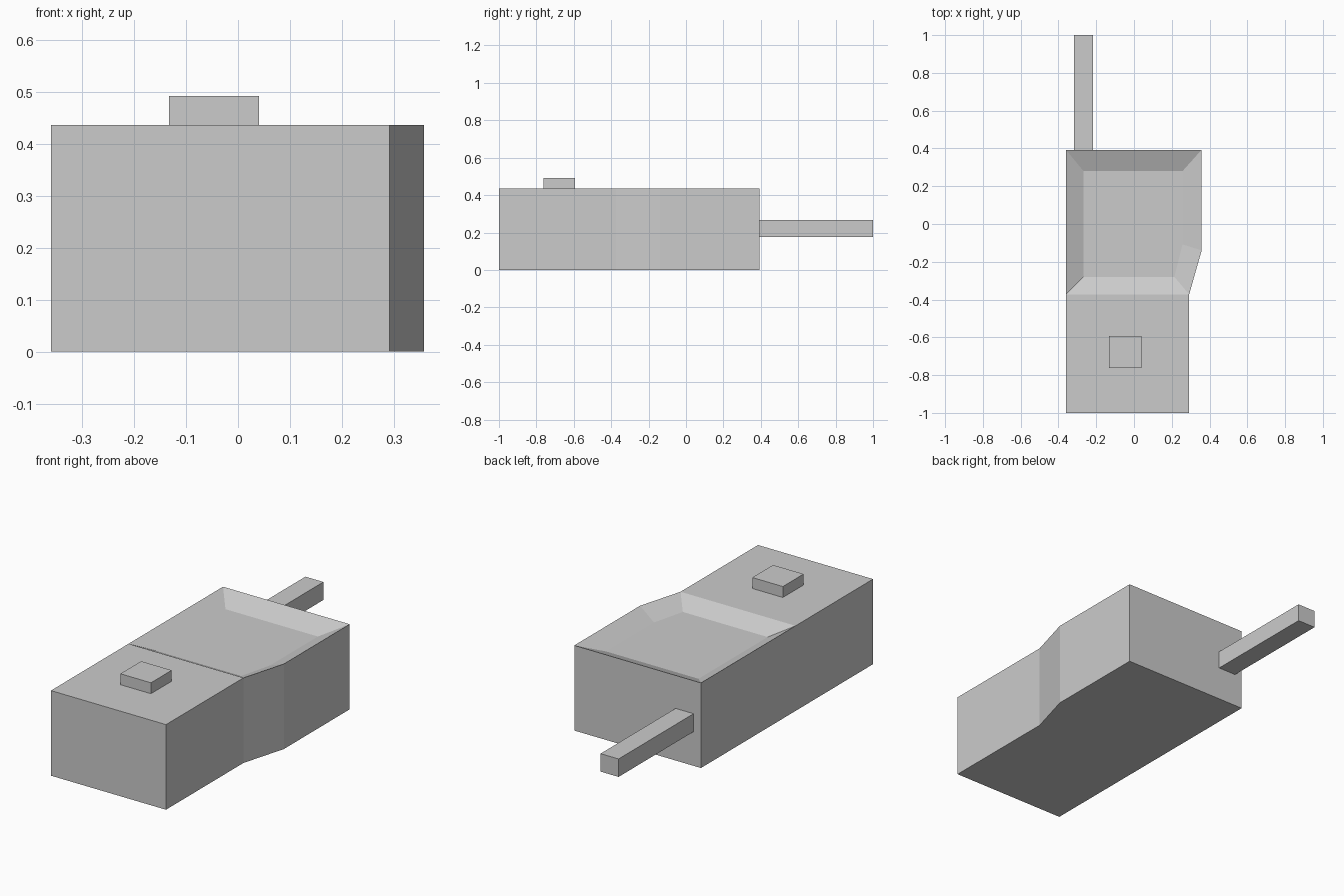
import bpy, bmesh

if "Cube" in bpy.data.objects:
    bpy.data.objects.remove(bpy.data.objects["Cube"])

grey = bpy.data.materials.new("light grey")
grey.diffuse_color = (0.6, 0.6, 0.6, 1)
grey.use_nodes = True
grey.node_tree.nodes["Principled BSDF"].inputs["Base Color"].default_value = grey.diffuse_color

TOP, FLOOR = 0.436, 0.389


def finish(name, bm):
    bmesh.ops.remove_doubles(bm, verts=bm.verts, dist=1e-5)
    bmesh.ops.recalc_face_normals(bm, faces=bm.faces)
    mesh = bpy.data.meshes.new(name)
    bm.to_mesh(mesh)
    bm.free()
    mesh.materials.append(grey)
    obj = bpy.data.objects.new(name, mesh)
    bpy.context.collection.objects.link(obj)


def box(name, lo, hi):
    bm = bmesh.new()
    bmesh.ops.create_cube(bm, size=1)
    for v in bm.verts:
        v.co = [(a + b) / 2 + c * (b - a) for a, b, c in zip(lo, hi, v.co)]
    finish(name, bm)


# Body: outline walls, flat front deck and a sloped tray behind it
front = [(-0.36, -1.0), (0.292, -1.0)]
rim = [(0.292, -0.373), (0.358, -0.14), (0.358, 0.393), (-0.36, 0.393), (-0.36, -0.373)]
tray = [(0.214, -0.28), (0.257, -0.108), (0.257, 0.28), (-0.267, 0.28), (-0.267, -0.28)]

bm = bmesh.new()


def ring(points, z):
    return [bm.verts.new((x, y, z)) for x, y in points]


outline = front + rim
low, high, floor = ring(outline, 0), ring(outline, TOP), ring(tray, FLOOR)
bm.faces.new(low)
for i in range(len(outline)):
    j = (i + 1) % len(outline)
    bm.faces.new((low[i], low[j], high[j], high[i]))
edge = high[2:]
bm.faces.new((high[0], high[1], edge[0], edge[-1]))  # front deck
for i in range(5):                                   # tray slopes
    j = (i + 1) % 5
    bm.faces.new((edge[i], edge[j], floor[j], floor[i]))
bm.faces.new(floor)
finish("body", bm)

# Raised button on the deck and the bar sticking out of the back
box("button", (-0.133, -0.762, TOP), (0.04, -0.594, 0.492))
box("rear_bar", (-0.318, 0.393, 0.175), (-0.216, 1.0, 0.267))
